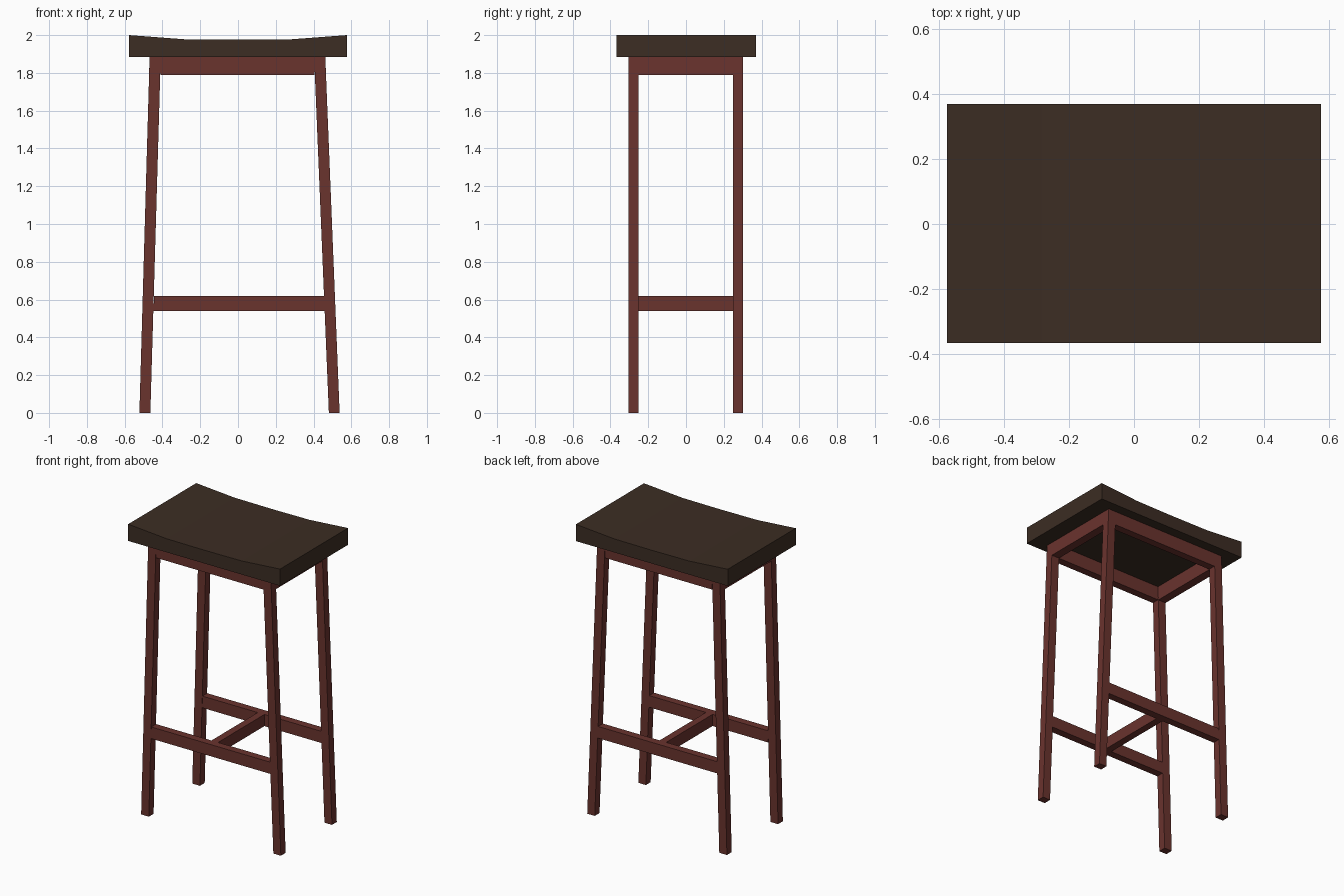
import bpy, bmesh

if "Cube" in bpy.data.objects:
    bpy.data.objects.remove(bpy.data.objects["Cube"])

def material(name, rgb):
    m = bpy.data.materials.new(name)
    m.diffuse_color = (*rgb, 1)
    m.use_nodes = True
    m.node_tree.nodes["Principled BSDF"].inputs["Base Color"].default_value = m.diffuse_color
    return m

DARK = material("dark brown", (0.045, 0.026, 0.017))
RED = material("red brown", (0.143, 0.033, 0.027))

def prism(name, profile, y0, y1, mat):
    """Extrude an x-z outline from y0 to y1."""
    bm = bmesh.new()
    face = bm.faces.new([bm.verts.new((x, y0, z)) for x, z in profile])
    ext = bmesh.ops.extrude_face_region(bm, geom=[face])
    for v in ext["geom"]:
        if isinstance(v, bmesh.types.BMVert):
            v.co.y = y1
    bmesh.ops.recalc_face_normals(bm, faces=bm.faces)
    me = bpy.data.meshes.new(name)
    bm.to_mesh(me)
    bm.free()
    me.materials.append(mat)
    ob = bpy.data.objects.new(name, me)
    bpy.context.collection.objects.link(ob)
    return ob

def rect(x0, x1, z0, z1):
    return [(x0, z0), (x1, z0), (x1, z1), (x0, z1)]

# saddle seat with dished top
prism("seat", [(-0.576, 1.885), (0.576, 1.885), (0.576, 2.0), (0.285, 1.978),
               (0, 1.976), (-0.285, 1.978), (-0.576, 2.0)], -0.367, 0.37, DARK)

TOP, APRON = 1.886, 1.79
left_leg = [(-0.522, 0), (-0.464, 0), (-0.409, TOP), (-0.468, TOP)]
right_leg = [(0.481, 0), (0.538, 0), (0.462, TOP), (0.403, TOP)]

# splayed legs, long aprons and footrests, front and back
for side, y0, y1 in (("front", -0.304, -0.252), ("back", 0.25, 0.302)):
    prism(side + "_left_leg", left_leg, y0, y1, RED)
    prism(side + "_right_leg", right_leg, y0, y1, RED)
    prism(side + "_apron", rect(-0.41, 0.405, APRON, TOP), y0, y1, RED)
    prism(side + "_footrest", [(-0.447, 0.54), (0.459, 0.54), (0.456, 0.62), (-0.445, 0.62)],
          y0, y1, RED)

# short side aprons follow the leg slope
prism("left_apron", [(-0.471, APRON), (-0.412, APRON), (-0.409, TOP), (-0.468, TOP)],
      -0.252, 0.25, RED)
prism("right_apron", [(0.407, APRON), (0.466, APRON), (0.462, TOP), (0.403, TOP)],
      -0.252, 0.25, RED)

# middle crossbar joining the footrests
prism("crossbar", rect(-0.025, 0.025, 0.54, 0.62), -0.252, 0.25, RED)
